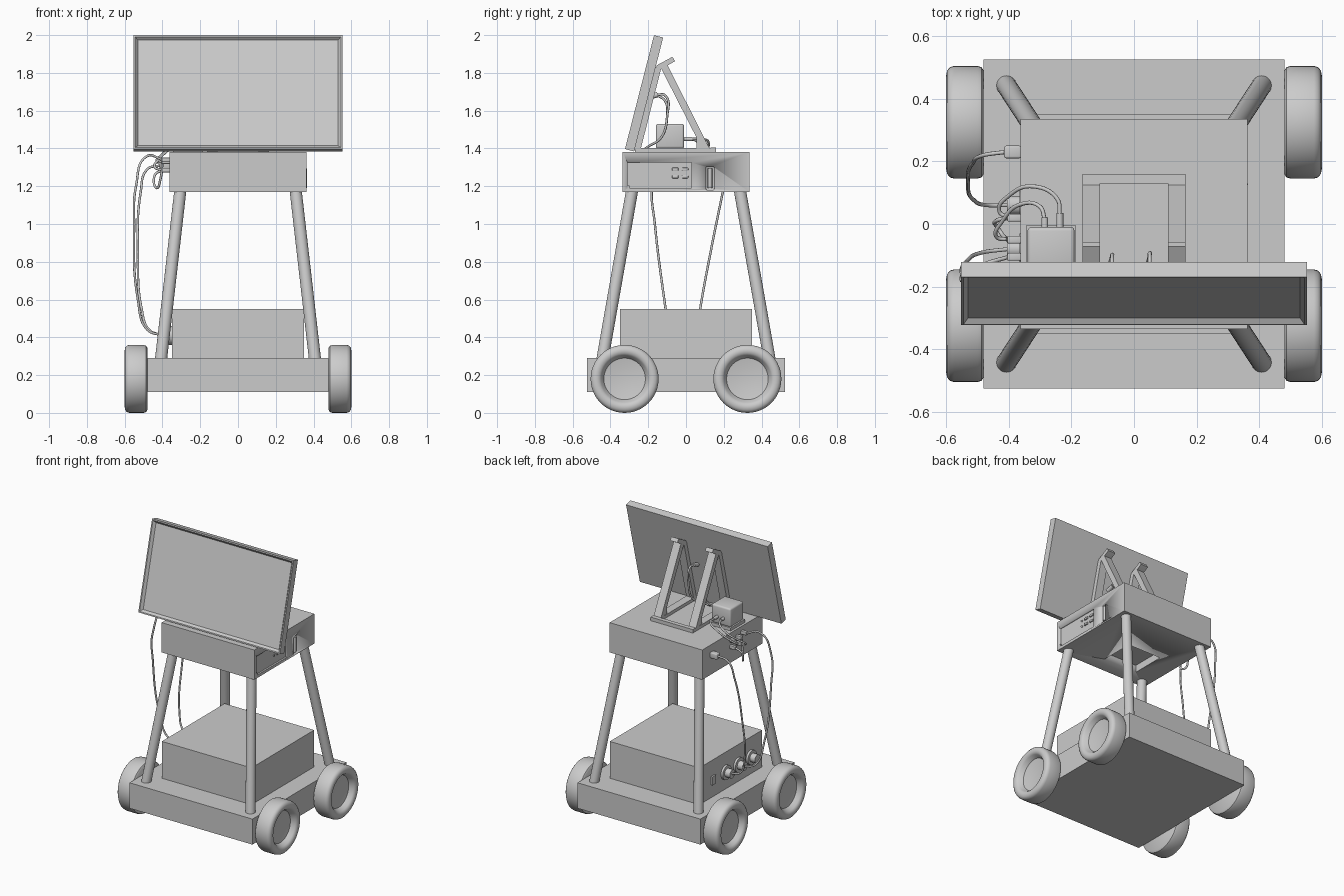
import bpy, bmesh, math
from mathutils import Vector

if "Cube" in bpy.data.objects:
    bpy.data.objects.remove(bpy.data.objects["Cube"])


def finish(name, bm, smooth=True):
    bmesh.ops.recalc_face_normals(bm, faces=bm.faces)
    me = bpy.data.meshes.new(name)
    bm.to_mesh(me)
    bm.free()
    ob = bpy.data.objects.new(name, me)
    bpy.context.collection.objects.link(ob)
    if smooth:
        bpy.context.view_layer.objects.active = ob
        bpy.ops.object.select_all(action='DESELECT')
        ob.select_set(True)
        bpy.ops.object.shade_smooth_by_angle(angle=math.radians(35))
    return ob


def box(name, x, y, z, bevel=0):
    bm = bmesh.new()
    bmesh.ops.create_cube(bm, size=1)
    for v in bm.verts:
        v.co = [(r[0] + r[1]) / 2 + c * (r[1] - r[0]) for c, r in zip(v.co, (x, y, z))]
    if bevel:
        bmesh.ops.bevel(bm, geom=bm.edges[:], offset=bevel, segments=3, affect='EDGES', profile=0.5)
    return finish(name, bm)


def rod(name, a, b, r, n=24):
    a, b = Vector(a), Vector(b)
    bm = bmesh.new()
    bmesh.ops.create_cone(bm, cap_ends=True, segments=n, radius1=r, radius2=r, depth=(b - a).length)
    bm.transform((b - a).to_track_quat('Z', 'Y').to_matrix().to_4x4())
    bmesh.ops.translate(bm, verts=bm.verts, vec=(a + b) / 2)
    return finish(name, bm)


def prism(name, yz, x0, x1):
    bm = bmesh.new()
    f = bm.faces.new([bm.verts.new((x0, y, z)) for y, z in yz])
    ext = bmesh.ops.extrude_face_region(bm, geom=[f])
    bmesh.ops.translate(bm, verts=[g for g in ext['geom'] if isinstance(g, bmesh.types.BMVert)],
                        vec=(x1 - x0, 0, 0))
    return finish(name, bm)


def cable(name, pts, r=0.0065):
    cu = bpy.data.curves.new(name, 'CURVE')
    cu.dimensions = '3D'
    cu.bevel_depth, cu.bevel_resolution, cu.resolution_u = r, 2, 8
    cu.use_fill_caps = True
    sp = cu.splines.new('BEZIER')
    sp.bezier_points.add(len(pts) - 1)
    for p, co in zip(sp.bezier_points, pts):
        p.co = co
        p.handle_left_type = p.handle_right_type = 'AUTO'
    ob = bpy.data.objects.new(name, cu)
    bpy.context.collection.objects.link(ob)


def cut(ob, x, y, z, bevel=0):
    c = box(ob.name + '_cutter', x, y, z, bevel)
    c.hide_render = True
    c.hide_set(True)
    m = ob.modifiers.new('cut', 'BOOLEAN')
    m.operation, m.solver, m.object = 'DIFFERENCE', 'EXACT', c


def wheel(name, side, y):
    # tyre profile (distance along axle, radius), spun around the axle
    prof = [(0.48, 0), (0.48, 0.165), (0.487, 0.176), (0.5, 0.18), (0.575, 0.18), (0.588, 0.176),
            (0.597, 0.165), (0.6, 0.15), (0.597, 0.135), (0.588, 0.125), (0.56, 0.11), (0.552, 0.06), (0.55, 0)]
    bm = bmesh.new()
    vs = [bm.verts.new((side * x, y, 0.18 + r)) for x, r in prof]
    es = [bm.edges.new(p) for p in zip(vs, vs[1:])]
    bmesh.ops.spin(bm, geom=vs + es, cent=(0, y, 0.18), axis=(1, 0, 0), angle=2 * math.pi, steps=48)
    bmesh.ops.remove_doubles(bm, verts=bm.verts, dist=1e-4)
    finish(name, bm)


# Wheeled base and legs
box('chassis', (-0.48, 0.48), (-0.525, 0.525), (0.11, 0.29))
box('battery_box', (-0.35, 0.35), (-0.35, 0.35), (0.29, 0.55))
for sx in (-1, 1):
    for sy in (-1, 1):
        tag = ('left' if sx < 0 else 'right') + ('_front' if sy < 0 else '_rear')
        wheel('wheel_' + tag, sx, sy * 0.325)
        rod('leg_' + tag, (sx * 0.408, sy * 0.443, 0.28), (sx * 0.305, sy * 0.285, 1.18), 0.032)

# Electronics case with recessed side panel, grip slot and underside pocket
case = box('electronics_case', (-0.362, 0.362), (-0.335, 0.335), (1.17, 1.38))
cut(case, (0.35, 0.4), (-0.31, 0.03), (1.19, 1.325))
cut(case, (0.335, 0.4), (0.105, 0.15), (1.18, 1.305), 0.008)
cut(case, (-0.2, 0.06), (-0.22, 0.02), (1.1, 1.22))
box('side_latch', (0.345, 0.362), (-0.33, -0.3), (1.18, 1.205))
rod('slot_handle', (0.352, 0.127, 1.19), (0.352, 0.127, 1.295), 0.012, 16)
for z in (1.25, 1.29):
    rod('panel_light', (0.345, -0.1, z), (0.356, -0.1, z), 0.007, 12)
    for y in (-0.057, -0.005):
        box('panel_port', (0.345, 0.358), (y - 0.017, y + 0.017), (z - 0.008, z + 0.008), 0.004)

# Tilted screen with inset display
bm = bmesh.new()
bmesh.ops.create_cube(bm, size=1)
bmesh.ops.scale(bm, verts=bm.verts, vec=(1.106, 0.05, 0.622))
bm.normal_update()
front = [f for f in bm.faces if f.normal.y < -0.9]
bmesh.ops.inset_region(bm, faces=front, thickness=0.012)
bmesh.ops.inset_region(bm, faces=front, thickness=0.02, depth=-0.018)
screen = finish('screen', bm)
screen.location = (0, -0.222, 1.692)
screen.rotation_euler.x = -0.25

# Screen stand: two triangular brackets joined by a rear crossbar
box('stand_crossbar', (-0.165, 0.165), (0.13, 0.16), (1.38, 1.405))
for x0, x1 in ((-0.165, -0.108), (0.108, 0.165)):
    prism('stand_base', [(-0.27, 1.38), (0.14, 1.38), (0.14, 1.402), (-0.27, 1.402)], x0, x1)
    prism('stand_upright', [(-0.275, 1.395), (-0.24, 1.395), (-0.13, 1.83), (-0.165, 1.83)], x0, x1)
    prism('stand_strut', [(0.085, 1.4), (0.125, 1.4), (-0.1, 1.845), (-0.135, 1.83)], x0, x1)
    prism('stand_hook', [(-0.165, 1.81), (-0.155, 1.84), (-0.072, 1.885), (-0.058, 1.862), (-0.14, 1.815)], x0, x1)
    prism('stand_gusset', [(0.055, 1.4), (0.09, 1.4), (0.068, 1.47), (0.055, 1.47)], x0 + .003, x1 - .003)

# Power adapter with plugs
box('power_adapter', (-0.34, -0.19), (-0.16, -0.01), (1.4, 1.53), 0.012)
box('adapter_tray', (-0.345, -0.185), (-0.165, -0.005), (1.38, 1.402))
for x, y in ((-0.285, 0.02), (-0.237, 0.035)):
    rod('adapter_plug', (x, -0.015, 1.45), (x, y, 1.45), 0.011, 16)

# Plugs on the left of the case
box('rear_plug', (-0.415, -0.36), (0.21, 0.25), (1.29, 1.33), 0.006)
for y, z in ((0.02, 1.33), (-0.05, 1.33), (-0.105, 1.34), (0.02, 1.285), (-0.05, 1.285)):
    box('case_plug', (-0.405, -0.36), (y - 0.012, y + 0.012), (z - 0.012, z + 0.012), 0.004)

# Round sockets on the battery box
for y in (0.06, -0.08, -0.22):
    rod('socket_ring', (-0.365, y, 0.41), (-0.34, y, 0.41), 0.05, 32)
    rod('socket_plug', (-0.405, y, 0.41), (-0.36, y, 0.41), 0.03, 24)
box('battery_switch', (-0.362, -0.345), (0.18, 0.22), (0.38, 0.44))

# Long cables to the battery box
cable('rear_power_cable', [(-.41, .23, 1.31), (-.48, .22, 1.29), (-.515, .195, 1.17), (-.53, .13, .85),
                           (-.51, .075, .55), (-.47, .06, .44), (-.4, .06, .41)])
cable('front_power_cable', [(-.4, -.105, 1.34), (-.48, -.13, 1.36), (-.54, -.18, 1.2), (-.55, -.165, 1.0),
                            (-.53, -.115, .6), (-.48, -.09, .44), (-.4, -.08, .41)])

# Short loops between adapter, case and screen
cable('adapter_cable_a', [(-.237, .03, 1.45), (-.245, .08, 1.45), (-.32, .12, 1.43), (-.4, .09, 1.37),
                          (-.43, .04, 1.33), (-.4, .02, 1.33)])
cable('adapter_cable_b', [(-.285, .015, 1.45), (-.3, .055, 1.44), (-.37, .06, 1.39), (-.42, .01, 1.34),
                          (-.44, -.04, 1.3), (-.4, -.05, 1.285)])
cable('hanging_loop', [(-.4, .02, 1.285), (-.44, .01, 1.26), (-.43, -.02, 1.19), (-.41, -.045, 1.24), (-.4, -.05, 1.33)])
for i, x in enumerate((-0.07, 0.05)):
    rod('screen_plug', (x, -0.2, 1.67), (x, -0.15, 1.685), 0.014, 16)
    cable('screen_cable', [(x, -.155, 1.684), (x, -.11, 1.65 + .03 * i), (x, -.1, 1.57), (x - .01, -.13, 1.46),
                           (x - .05, -.2, 1.41), (x - .08, -.23, 1.39)])
